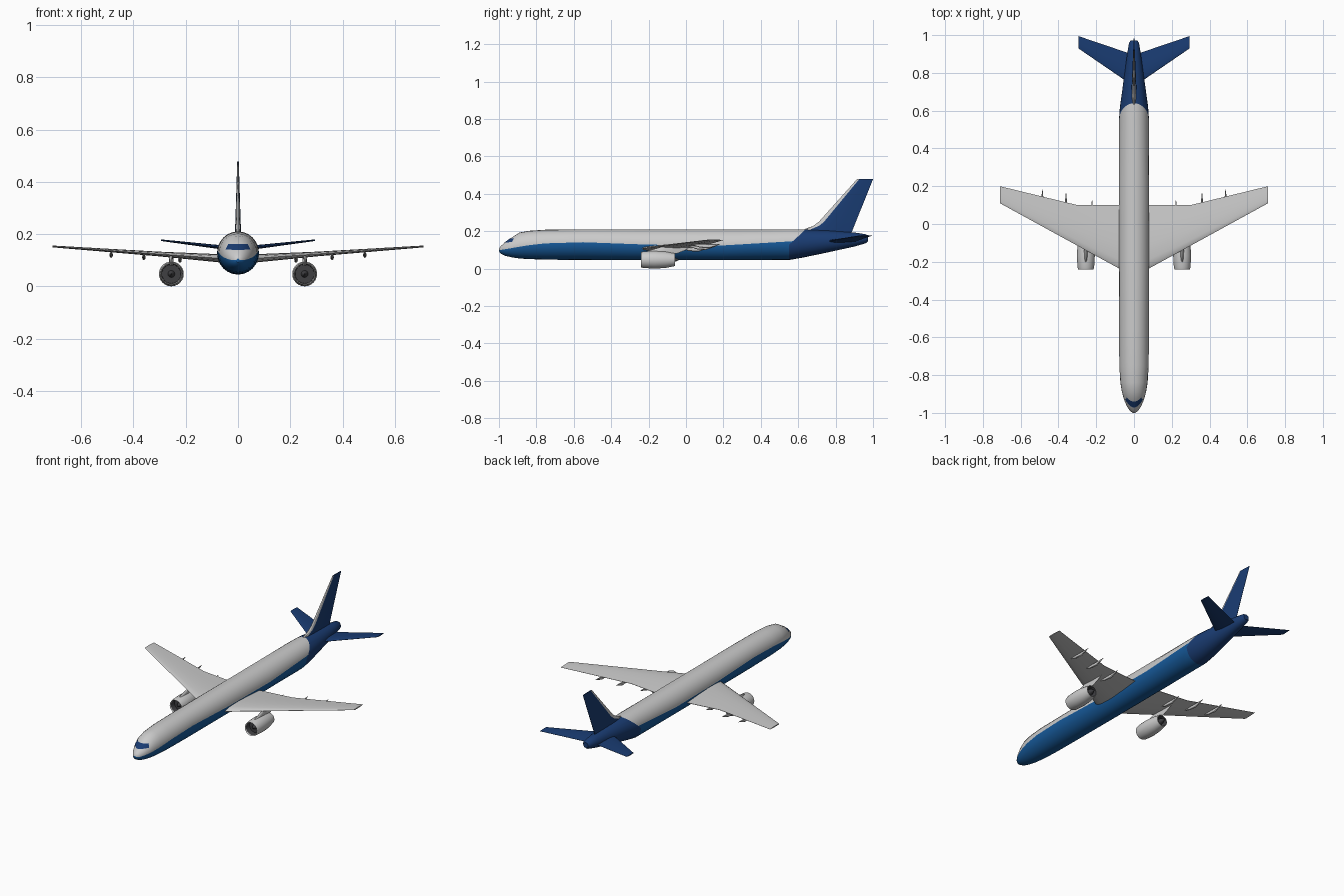
import bpy, bmesh
from math import sin, cos, asin, pi
from mathutils import Vector
from mathutils.bvhtree import BVHTree

if "Cube" in bpy.data.objects:
    bpy.data.objects.remove(bpy.data.objects["Cube"])


def material(name, rgb):
    m = bpy.data.materials.new(name)
    m.diffuse_color = (*rgb, 1)
    m.use_nodes = True
    m.node_tree.nodes["Principled BSDF"].inputs["Base Color"].default_value = m.diffuse_color
    return m


GREY = material("light_grey", (0.8, 0.8, 0.8))
BLUE = material("blue", (0.008, 0.1, 0.32))
NAVY = material("navy", (0.01, 0.045, 0.17))
DARK = material("dark_grey", (0.05, 0.05, 0.055))


def loft(rings, pick=lambda i, j: 0, cap=0):
    """Skin a list of equal-length closed rings and cap both ends."""
    bm = bmesh.new()
    rows = [[bm.verts.new(p) for p in r] for r in rings]
    n = len(rows[0])
    for i in range(len(rows) - 1):
        for j in range(n):
            k = (j + 1) % n
            f = bm.faces.new((rows[i][j], rows[i][k], rows[i + 1][k], rows[i + 1][j]))
            f.material_index = pick(i, j)
    for r in (rows[0], rows[-1]):
        bm.faces.new(r).material_index = cap
    bmesh.ops.recalc_face_normals(bm, faces=bm.faces)
    return bm


def finish(name, bm, mats=(), mirror=False, angle=35):
    me = bpy.data.meshes.new(name)
    bm.to_mesh(me)
    bm.free()
    for m in mats:
        me.materials.append(m)
    ob = bpy.data.objects.new(name, me)
    bpy.context.collection.objects.link(ob)
    bpy.ops.object.select_all(action='DESELECT')
    ob.select_set(True)
    bpy.context.view_layer.objects.active = ob
    bpy.ops.object.shade_smooth_by_angle(angle=angle * pi / 180)
    if mirror:
        ob.modifiers.new("mirror", 'MIRROR')
    return ob


def ring(x, y, z, rx, rz, n=24):
    return [(x + rx * cos(2 * pi * k / n), y, z + rz * sin(2 * pi * k / n)) for k in range(n)]


FOIL = [(0, 0), (.04, .25), (.14, .42), (.38, .5), (.7, .3), (1, .04),
        (1, -.04), (.7, -.3), (.38, -.5), (.14, -.42), (.04, -.25)]


def foil(x, z, y0, y1, t, upright=False):
    """Aerofoil section from y0 to y1; thickness t along z, or along x when upright."""
    return [(x + (h * t if upright else 0), y0 + f * (y1 - y0), z + (0 if upright else h * t))
            for f, h in FOIL]


# Fuselage: y, half width, bottom, top, height of the colour line
SECTIONS = [
    (-1, .006, .092, .106, .1), (-.99, .021, .08, .121, .1), (-.965, .038, .068, .142, .104),
    (-.93, .053, .06, .168, .11), (-.89, .064, .054, .193, .117), (-.84, .072, .051, .202, .125),
    (-.75, .078, .048, .208, .135), (-.55, .08, .046, .21, .141), (-.2, .08, .045, .21, .128),
    (.2, .08, .045, .21, .124), (.55, .08, .046, .21, .145), (.62, .075, .058, .21, .15),
    (.75, .057, .085, .205, .15), (.9, .036, .118, .193, .155), (.96, .026, .135, .184, .16),
    (.972, .017, .145, .176, .16)]
N = 12
rings = []
for y, w, zb, zt, s in SECTIONS:
    c, r = (zb + zt) / 2, (zt - zb) / 2
    a = asin((s - c) / r)
    angles = [a + (pi - 2 * a) * k / N for k in range(N)]
    angles += [pi - a + (pi + 2 * a) * k / N for k in range(N)]
    rings.append([(w * cos(t), y, c + r * sin(t)) for t in angles])
body = loft(rings, lambda i, j: 0 if j < N else 1, 1)
# Slanted edge of the tail colour
co, no = Vector((0, .57, .145)), Vector((0, .065, -.07)).normalized()
no = Vector((0, .65, -.7)).normalized()
bmesh.ops.bisect_plane(body, geom=body.verts[:] + body.edges[:] + body.faces[:],
                       plane_co=co, plane_no=no)
for f in body.faces:
    m = f.calc_center_median()
    if m.y > .5 and (m - co).dot(no) > 0 and f.material_index == 0:
        f.material_index = 2
    if m.y > .57:
        f.material_index = 2 if f.material_index else 0
tree = BVHTree.FromBMesh(body)
finish("fuselage", body, (GREY, BLUE, NAVY))

# Cockpit glass, projected onto the nose from the front
bm = bmesh.new()
grid = []
for v in range(4):
    row = []
    for u in range(13):
        s = u / 6 - 1
        x = s * (.046 - .009 * v / 3)
        z = .137 + .004 * abs(s) + (.024 - .004 * abs(s)) * v / 3
        hit, nor, _, _ = tree.ray_cast(Vector((x, -2, z)), Vector((0, 1, 0)))
        row.append(bm.verts.new(hit + nor * .0015))
    grid.append(row)
for v in range(3):
    for u in range(12):
        bm.faces.new((grid[v][u], grid[v][u + 1], grid[v + 1][u + 1], grid[v + 1][u]))
finish("cockpit_glass", bm, (NAVY,))


# Main wings
def wing_z(x):
    return .108 + (x - .08) * .071


def wing_te(x):
    return .1 if x < .3 else .1 + (x - .3) * .244


wing = [foil(x, wing_z(x), -.279 + x * .548, wing_te(x), t)
        for x, t in ((.03, .034), (.08, .031), (.3, .018), (.71, .007))]
finish("wings", loft(wing), mirror=True, angle=25)

# Flap track fairings under the trailing edge
for i, (x, tip) in enumerate(((.222, .125), (.36, .165), (.485, .183))):
    z = wing_z(x)
    pod = [ring(x, tip - .15, z - .008, .001, .001, 8), ring(x, tip - .11, z - .015, .006, .009, 8),
           ring(x, tip - .06, z - .017, .007, .011, 8), ring(x, tip, z - .006, .001, .001, 8)]
    finish(f"flap_fairing_{i + 1}", loft(pod), mirror=True)

# Engines: cowl with hollow ends, spinner, exhaust cone and pylon
EX, EZ = .255, .0475


def turned(profile, **kw):
    return loft([ring(EX, y, EZ, r, r) for y, r in profile], **kw)


cowl = [(-.2, .036), (-.234, .037), (-.24, .0405), (-.228, .044), (-.17, .0475),
        (-.11, .044), (-.06, .034), (-.06, .031), (-.1, .029)]
finish("engine_cowls", turned(cowl, pick=lambda i, j: 1 if i in (0, 7) else 0, cap=1),
       (GREY, DARK), True)
finish("fan_spinners", turned([(-.226, .001), (-.215, .008), (-.198, .014)]), (DARK,), True)
finish("exhaust_cones", turned([(-.102, .02), (-.07, .016), (-.04, .003)]), (DARK,), True)
pylon = [foil(EX, .08, -.215, -.05, .018, True), foil(EX, .096, -.2, -.01, .018, True),
         foil(EX, .118, -.125, .03, .014, True)]
finish("engine_pylons", loft(pylon), mirror=True)

# Tail fin with a grey leading edge and a swept dorsal fillet
fin = [foil(0, z, y0, .88 + (z - .18) * .403, t, True) for z, y0, t in
       ((.19, .6, .026), (.212, .635, .024), (.228, .68, .022), (.25, .71, .02), (.478, .914, .006))]
finish("tail_fin", loft(fin, lambda i, j: 1 if j in (0, 1, 9, 10) else 0), (NAVY, GREY), angle=25)

# Tailplanes
tail = [foil(x, .142 + x * .117, .728 + x * .685, .895 + x * .339, t)
        for x, t in ((.01, .018), (.295, .006))]
finish("tailplanes", loft(tail), (NAVY,), True, 25)
